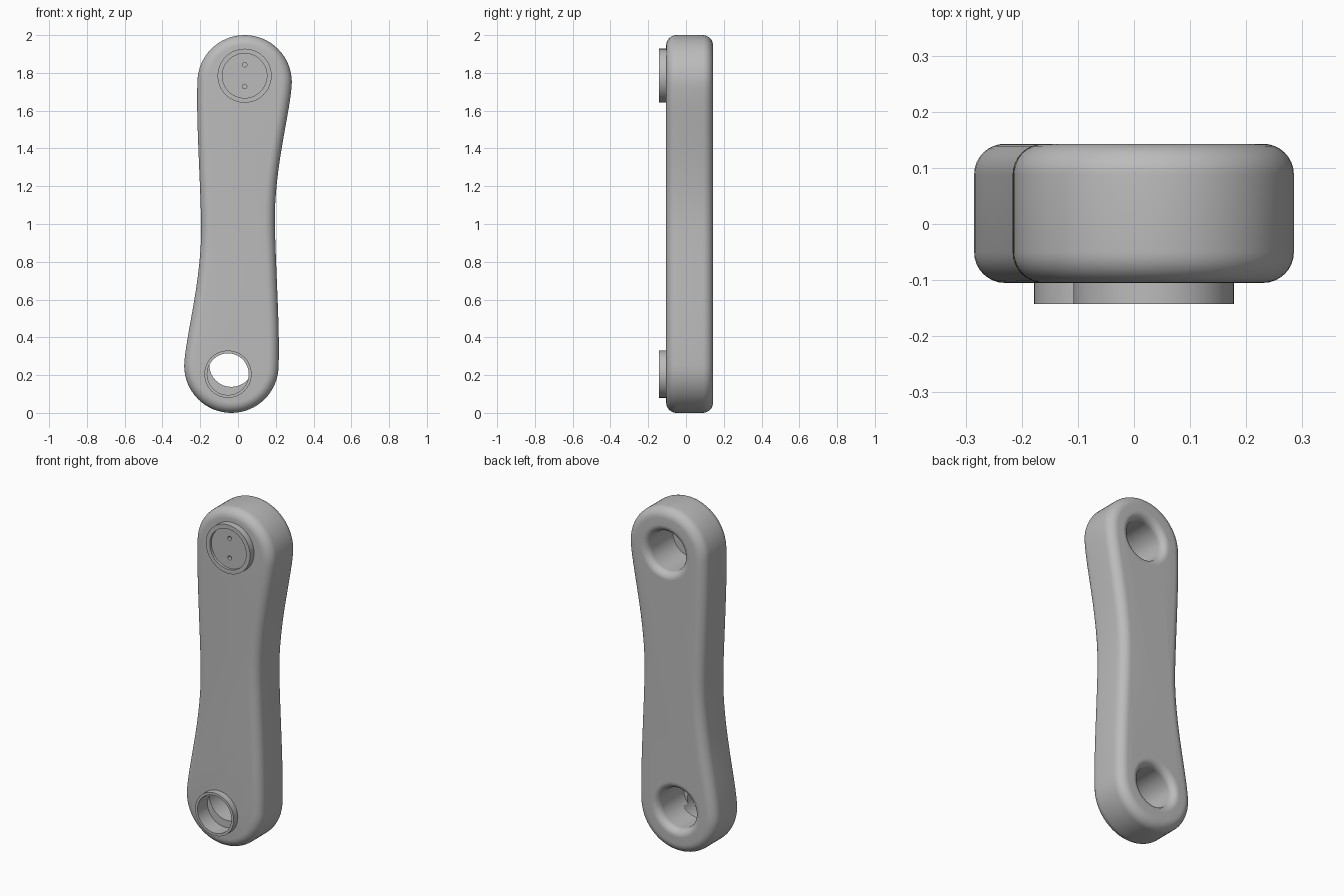
import bpy, bmesh, math
from mathutils import Vector, Matrix
from mathutils.geometry import interpolate_bezier

cube = bpy.data.objects.get("Cube")
if cube:
    bpy.data.objects.remove(cube, do_unlink=True)

COLOR = (0.5, 0.5, 0.5, 1)
grey = bpy.data.materials.new("plain grey")
grey.diffuse_color = COLOR
grey.use_nodes = True
grey.node_tree.nodes["Principled BSDF"].inputs["Base Color"].default_value = COLOR

FRONT, BACK, BOSS = -0.105, 0.143, -0.143
SKIN = -0.095          # bottom of the rear pockets
FILLET = 0.055


def add_object(name, bm):
    bmesh.ops.recalc_face_normals(bm, faces=bm.faces[:])
    mesh = bpy.data.meshes.new(name)
    bm.to_mesh(mesh)
    bm.free()
    obj = bpy.data.objects.new(name, mesh)
    bpy.context.collection.objects.link(obj)
    mesh.materials.append(grey)
    return obj


def lathe(name, x, z, profile, closed=False, steps=64):
    """Turn (radius, y) points about an axis along y through (x, z)."""
    bm = bmesh.new()
    rings = []
    for r, y in profile:
        angles = [math.tau * i / steps for i in range(steps)]
        rings.append([bm.verts.new((x + r * math.cos(a), y, z + r * math.sin(a)))
                      for a in angles])
    pairs = list(zip(rings, rings[1:]))
    if closed:
        pairs.append((rings[-1], rings[0]))
    else:
        bm.faces.new(rings[0])
        bm.faces.new(rings[-1])
    for a, b in pairs:
        for i in range(steps):
            j = (i + 1) % steps
            bm.faces.new((a[i], a[j], b[j], b[i]))
    return add_object(name, bm)


def cut(target, cutter):
    cutter.hide_render = True
    cutter.hide_viewport = True
    cutter.display_type = 'WIRE'
    mod = target.modifiers.new(cutter.name, 'BOOLEAN')
    mod.operation = 'DIFFERENCE'
    mod.solver = 'EXACT'
    mod.object = cutter


def smooth(obj, angle=35):
    bpy.ops.object.select_all(action='DESELECT')
    obj.select_set(True)
    bpy.context.view_layer.objects.active = obj
    bpy.ops.object.shade_smooth_by_angle(angle=math.radians(angle))


# Outline: end arc and right flank, repeated by a half turn
half = [Vector((0.035 + 0.25 * math.cos(a), 1.75 + 0.25 * math.sin(a)))
        for a in (math.pi * (1 - i / 32) for i in range(32))]
flank = [((0.285, 1.75), (0.28, 1.6), (0.19, 1.3), (0.195, 1.0)),
         ((0.195, 1.0), (0.2, 0.75), (0.222, 0.45), (0.215, 0.25))]
for seg in flank:
    half += [p.to_2d() for p in interpolate_bezier(*[Vector(p) for p in seg], 17)][:-1]
outline = half + [Vector((-p.x, 2 - p.y)) for p in half]

# Body: extruded outline with rounded rims
bm = bmesh.new()
face = bm.faces.new([bm.verts.new((p.x, FRONT, p.y)) for p in outline])
moved = bmesh.ops.extrude_face_region(bm, geom=[face])["geom"]
bmesh.ops.translate(bm, verts=[v for v in moved if isinstance(v, bmesh.types.BMVert)],
                    vec=(0, BACK - FRONT, 0))
rims = [e for e in bm.edges if abs(e.verts[0].co.y - e.verts[1].co.y) < 0.001]
bmesh.ops.bevel(bm, geom=rims, offset=FILLET, segments=8, profile=0.5, affect='EDGES')
body = add_object("arm_body", bm)

# Rear pockets with a rounded mouth
R, LIP = 0.117, 0.04
mouth = [(R, SKIN)]
for i in range(9):
    a = math.pi / 2 * i / 8
    mouth.append((R + LIP * (1 - math.cos(a)), BACK - LIP + LIP * math.sin(a)))
mouth.append((R + LIP, BACK + 0.05))
for name, x, z in (("upper", 0.035, 1.745), ("lower", -0.035, 0.255)):
    cut(body, lathe(name + "_pocket_cutter", x, z, mouth))

# Lower front opening
cut(body, lathe("lower_opening_cutter", -0.053, 0.205, [(0.11, -0.2), (0.11, -0.05)]))
smooth(body)


# Raised collars on the front
def collar(name, x, z, outer, inner):
    ring = [(outer, BOSS), (outer, FRONT + 0.005), (inner, FRONT + 0.005), (inner, BOSS)]
    smooth(lathe(name, x, z, ring, closed=True))


collar("upper_collar", 0.035, 1.785, 0.143, 0.118)
collar("lower_collar", -0.053, 0.205, 0.125, 0.11)

# Recessed cap with two pin holes
cap = lathe("upper_cap", 0.035, 1.785, [(0.1185, -0.128), (0.1185, FRONT + 0.005)])
for name, z in (("top", 1.843), ("bottom", 1.728)):
    cut(cap, lathe(name + "_pin_hole_cutter", 0.035, z, [(0.012, -0.2), (0.012, 0)], steps=20))
smooth(cap)
